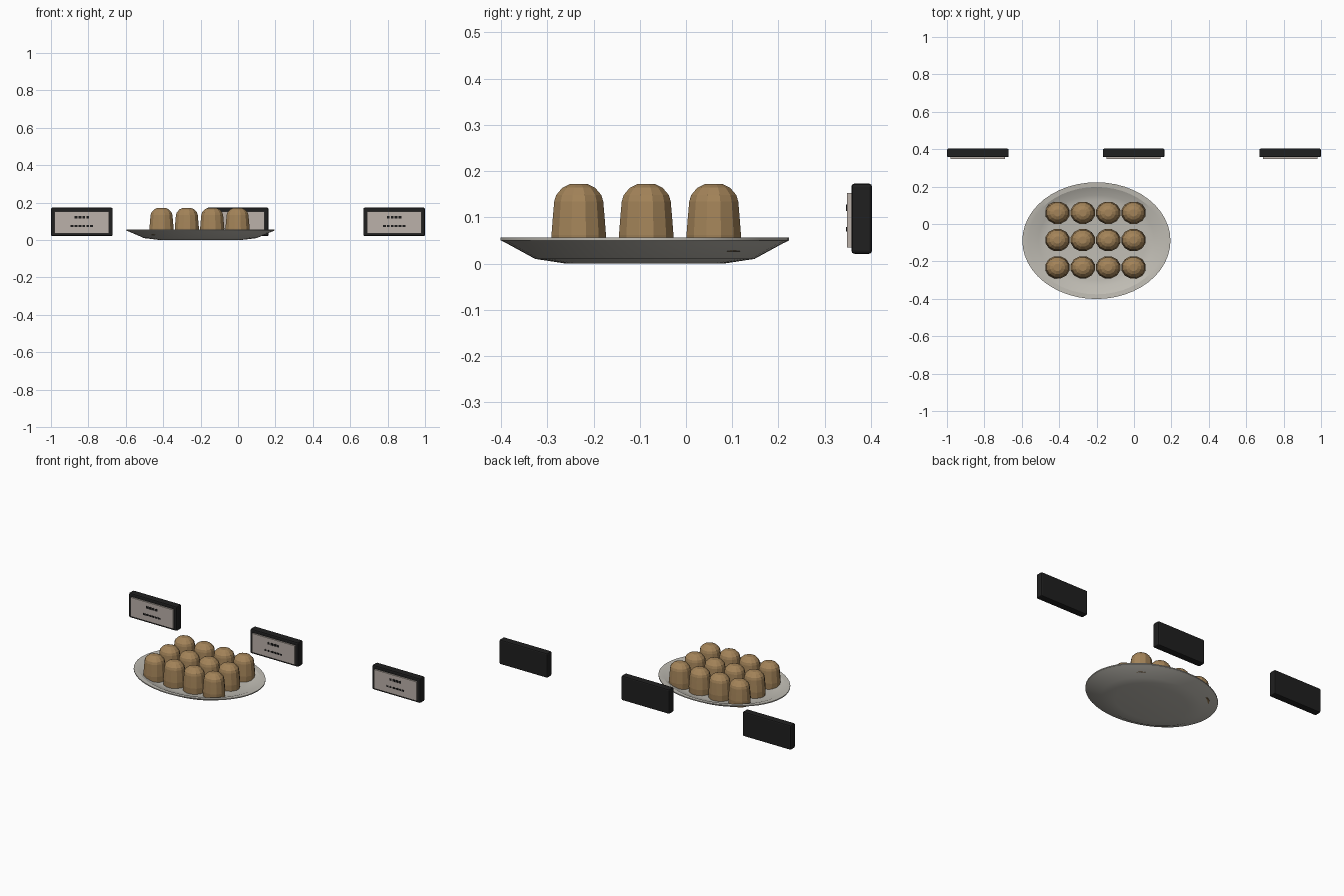
import bpy, bmesh, math

cube = bpy.data.objects.get("Cube")
if cube:
    bpy.data.objects.remove(cube, do_unlink=True)


def material(name, rgb, rough=0.7):
    m = bpy.data.materials.new(name)
    m.use_nodes = True
    m.diffuse_color = (*rgb, 1)
    bsdf = m.node_tree.nodes["Principled BSDF"]
    bsdf.inputs["Base Color"].default_value = (*rgb, 1)
    bsdf.inputs["Roughness"].default_value = rough
    return m


PORCELAIN = material("porcelain", (0.52, 0.50, 0.45))
CRUST = material("golden crust", (0.37, 0.23, 0.10))
BLACK = material("black frame", (0.014, 0.014, 0.014))
CARD = material("pale card", (0.50, 0.44, 0.40))
INK = material("dark ink", (0.01, 0.01, 0.01))


def add_object(name, bm, mat, location):
    bmesh.ops.recalc_face_normals(bm, faces=bm.faces)
    mesh = bpy.data.meshes.new(name)
    bm.to_mesh(mesh)
    bm.free()
    mesh.materials.append(mat)
    ob = bpy.data.objects.new(name, mesh)
    ob.location = location
    bpy.context.collection.objects.link(ob)
    return ob


def lathe(name, profile, sides, scale, mat, location, turn=0.0):
    """Closed oval solid from (radius, height) rings, capped at both ends."""
    bm = bmesh.new()
    rings = []
    for r, z in profile:
        angles = [turn + math.tau * i / sides for i in range(sides)]
        rings.append([bm.verts.new((r * scale[0] * math.cos(a),
                                    r * scale[1] * math.sin(a), z)) for a in angles])
    for low, high in zip(rings, rings[1:]):
        for i in range(sides):
            j = (i + 1) % sides
            bm.faces.new((low[i], low[j], high[j], high[i]))
    bm.faces.new(rings[0])
    bm.faces.new(rings[-1])
    return add_object(name, bm, mat, location)


def box(name, size, location, mat, bevel=0.0):
    bm = bmesh.new()
    bmesh.ops.create_cube(bm, size=1)
    bmesh.ops.scale(bm, vec=size, verts=bm.verts)
    ob = add_object(name, bm, mat, location)
    if bevel:
        mod = ob.modifiers.new("bevel", "BEVEL")
        mod.width = bevel
        mod.segments = 2
    return ob


# Oval plate: underside, rim, then the dished inside
plate_profile = [(0.55, 0), (0.76, 0.01), (0.96, 0.044), (1, 0.05), (1, 0.056),
                 (0.92, 0.054), (0.78, 0.032), (0.68, 0.026)]
plate = lathe("plate", plate_profile, 48, (0.396, 0.312), PORCELAIN, (-0.201, -0.089, 0))
bpy.ops.object.select_all(action="DESELECT")
plate.select_set(True)
bpy.context.view_layer.objects.active = plate
bpy.ops.object.shade_smooth_by_angle(angle=math.radians(20))

# Faceted buns in a four by three grid
bun_profile = [(0.97, 0.026), (1, 0.062), (0.95, 0.10), (0.90, 0.134),
               (0.83, 0.148), (0.60, 0.164), (0.32, 0.172)]
for row in range(3):
    for col in range(4):
        lathe(f"bun_{row + 1}_{col + 1}", bun_profile, 12, (0.067, 0.061), CRUST,
              (-0.409 + 0.1355 * col, -0.232 + 0.146 * row, 0), math.radians(15))

# Three framed cards behind the plate, each with two rows of plain dashes
for side, x in (("right", -0.835), ("middle", -0.002), ("left", 0.835)):
    box(f"{side}_sign_frame", (0.33, 0.045, 0.152), (x, 0.38, 0.097), BLACK, 0.007)
    box(f"{side}_sign_card", (0.29, 0.016, 0.118), (x, 0.356, 0.094), CARD)
    for row, (count, z) in enumerate(((4, 0.121), (6, 0.074))):
        for i in range(count):
            box(f"{side}_sign_dash_{row + 1}_{i + 1}", (0.015, 0.002, 0.014 - 0.004 * row),
                (x + (i - (count - 1) / 2) * 0.021, 0.3475, z), INK)
